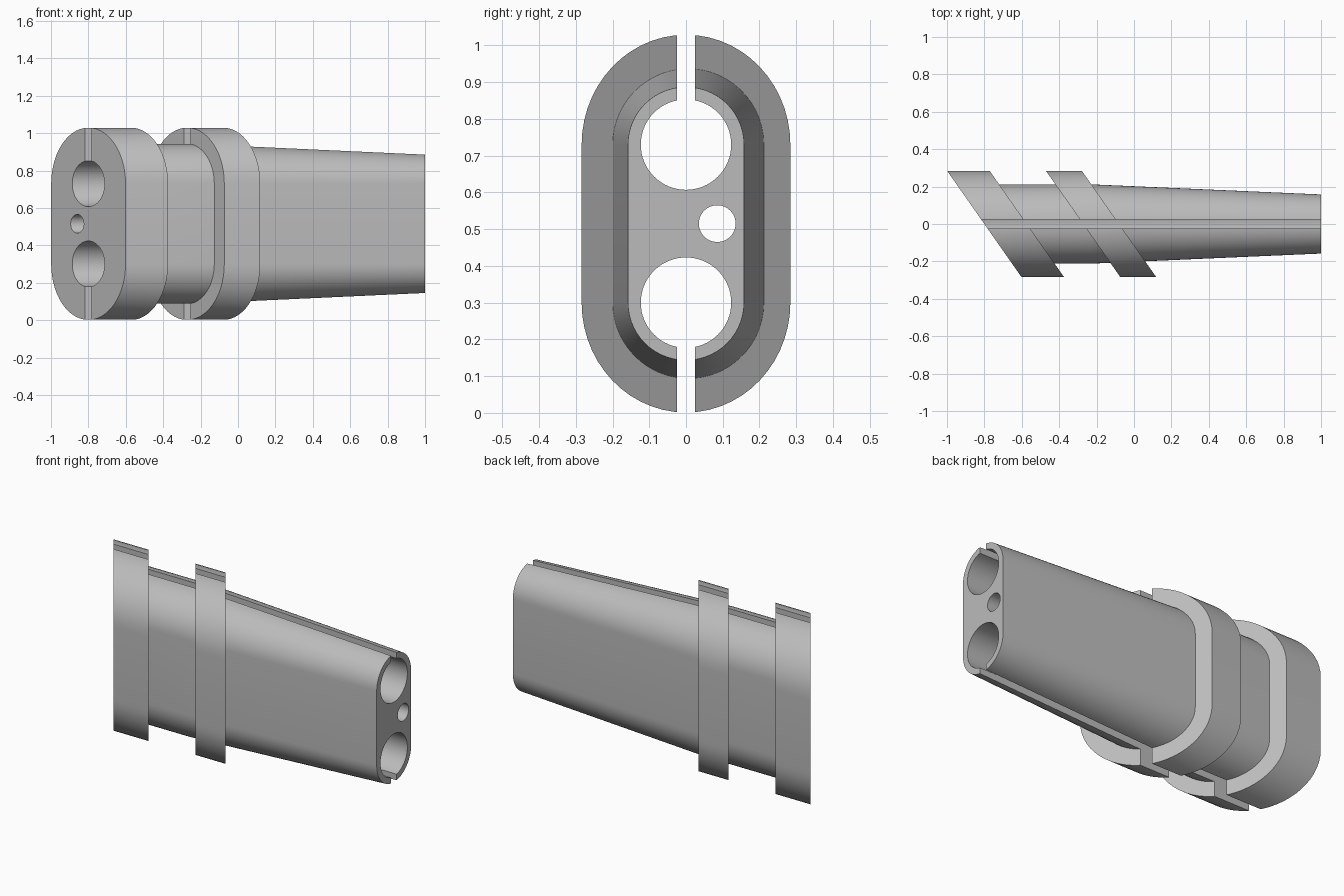
import bpy, bmesh, math

if "Cube" in bpy.data.objects:
    bpy.data.objects.remove(bpy.data.objects["Cube"])

MID_Z = 0.515      # height of the centre line
BORE_Z = 0.215     # offset of the two big bores and of the rounded ends
SLANT = 0.7        # x shift per unit of y on the slanted flanges
ARC = 28           # segments per rounded end

rubber = bpy.data.materials.new("grey rubber")
rubber.use_nodes = True
grey = (0.5, 0.5, 0.5, 1)
rubber.diffuse_color = grey
rubber.node_tree.nodes["Principled BSDF"].inputs["Base Color"].default_value = grey


def stadium(ry, rz):
    """Outline of an upright slot shape with rounded ends."""
    points = []
    for side in (1, -1):
        for i in range(ARC + 1):
            a = math.pi * i / ARC
            points.append((side * ry * math.cos(a),
                           MID_Z + side * (BORE_Z + rz * math.sin(a))))
    return points


def loft(name, sections):
    """Join sections of (x, slant, ry, rz) into a closed solid."""
    bm = bmesh.new()
    rings = [[bm.verts.new((x - slant * y, y, z)) for y, z in stadium(ry, rz)]
             for x, slant, ry, rz in sections]
    count = len(rings[0])
    for a, b in zip(rings, rings[1:]):
        for i in range(count):
            j = (i + 1) % count
            bm.faces.new((a[i], a[j], b[j], b[i]))
    bm.faces.new(rings[0])
    bm.faces.new(rings[-1])
    bmesh.ops.recalc_face_normals(bm, faces=bm.faces)
    mesh = bpy.data.meshes.new(name)
    bm.to_mesh(mesh)
    bm.free()
    obj = bpy.data.objects.new(name, mesh)
    bpy.context.collection.objects.link(obj)
    mesh.materials.append(rubber)
    return obj


def bore(y, z, radius):
    bpy.ops.mesh.primitive_cylinder_add(vertices=64, radius=radius, depth=4,
                                        location=(0, y, z),
                                        rotation=(0, math.pi / 2, 0))
    return bpy.context.object


def slit(side):
    bpy.ops.mesh.primitive_cube_add(size=1, location=(0, 0, MID_Z + side * 0.515))
    obj = bpy.context.object
    obj.scale = (4, 0.05, 0.6)
    return obj


def combine(target, other, operation):
    """Apply a boolean and discard the helper."""
    other.hide_render = True
    bpy.context.view_layer.objects.active = target
    mod = target.modifiers.new("cut", "BOOLEAN")
    mod.operation, mod.object, mod.solver = operation, other, "EXACT"
    bpy.ops.object.modifier_apply(modifier=mod.name)
    bpy.data.objects.remove(other)


# Straight neck and tapering sleeve
grommet = loft("cable_grommet", [(-0.7, SLANT, 0.212, 0.213),
                                 (-0.23, 0, 0.212, 0.213),
                                 (1, 0, 0.158, 0.157)])

# Two slanted flanges
for name, front, back in (("end_flange", -0.8, -0.573),
                          ("middle_flange", -0.272, -0.08)):
    flange = loft(name, [(front, SLANT, 0.284, 0.299), (back, SLANT, 0.284, 0.299)])
    combine(grommet, flange, "UNION")

# Two cable bores with slits to the outside, and one small bore
for side in (1, -1):
    combine(grommet, bore(0, MID_Z + side * BORE_Z, 0.123), "DIFFERENCE")
    combine(grommet, slit(side), "DIFFERENCE")
combine(grommet, bore(0.085, MID_Z, 0.05), "DIFFERENCE")

# One colour, smooth curves, sharp rims
grommet.data.materials.clear()
grommet.data.materials.append(rubber)
for face in grommet.data.polygons:
    face.material_index = 0
bpy.ops.object.select_all(action="DESELECT")
grommet.select_set(True)
bpy.context.view_layer.objects.active = grommet
bpy.ops.object.shade_smooth_by_angle(angle=math.radians(25))
